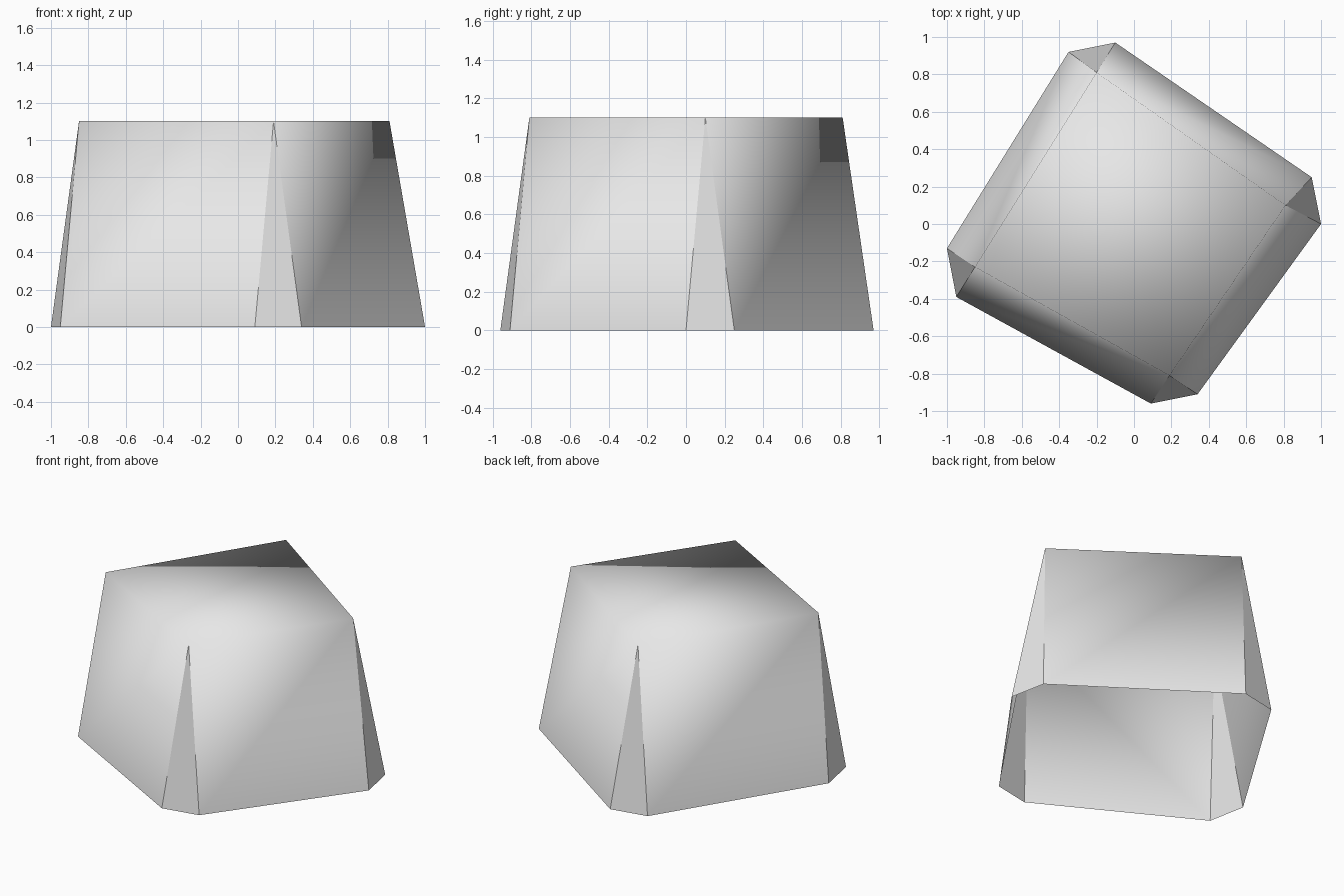
import bpy
import bmesh

if "Cube" in bpy.data.objects:
    bpy.data.objects.remove(bpy.data.objects["Cube"])

HEIGHT = 1.1

# Outline corners, counter-clockwise: top point, then its two base points
CORNERS = [
    ((0.19, -0.81), (0.09, -0.96), (0.34, -0.91)),
    ((0.81, 0.10), (1.00, 0.00), (0.95, 0.25)),
    ((-0.20, 0.81), (-0.10, 0.97), (-0.35, 0.92)),
    ((-0.85, -0.23), (-1.00, -0.13), (-0.95, -0.39)),
]

grey = bpy.data.materials.new("light grey")
grey.diffuse_color = (0.8, 0.8, 0.8, 1)
grey.use_nodes = True
grey.node_tree.nodes["Principled BSDF"].inputs["Base Color"].default_value = grey.diffuse_color

bm = bmesh.new()
top = [bm.verts.new((*c[0], HEIGHT)) for c in CORNERS]
start = [bm.verts.new((*c[1], 0)) for c in CORNERS]
end = [bm.verts.new((*c[2], 0)) for c in CORNERS]

# Flat lid and open-bottomed sloping walls, softly shaded together
bm.faces.new(top).smooth = True
for i in range(4):
    j = (i + 1) % 4
    bm.faces.new((end[i], start[j], top[j], top[i])).smooth = True

# Crisp triangular bevels at the four corners
for i in range(4):
    bevel = bm.faces.new((start[i], end[i], top[i]))
    for edge in bevel.edges:
        edge.smooth = False

mesh = bpy.data.meshes.new("tapered_block")
bm.to_mesh(mesh)
bm.free()
mesh.materials.append(grey)
block = bpy.data.objects.new("tapered_block", mesh)
bpy.context.collection.objects.link(block)
